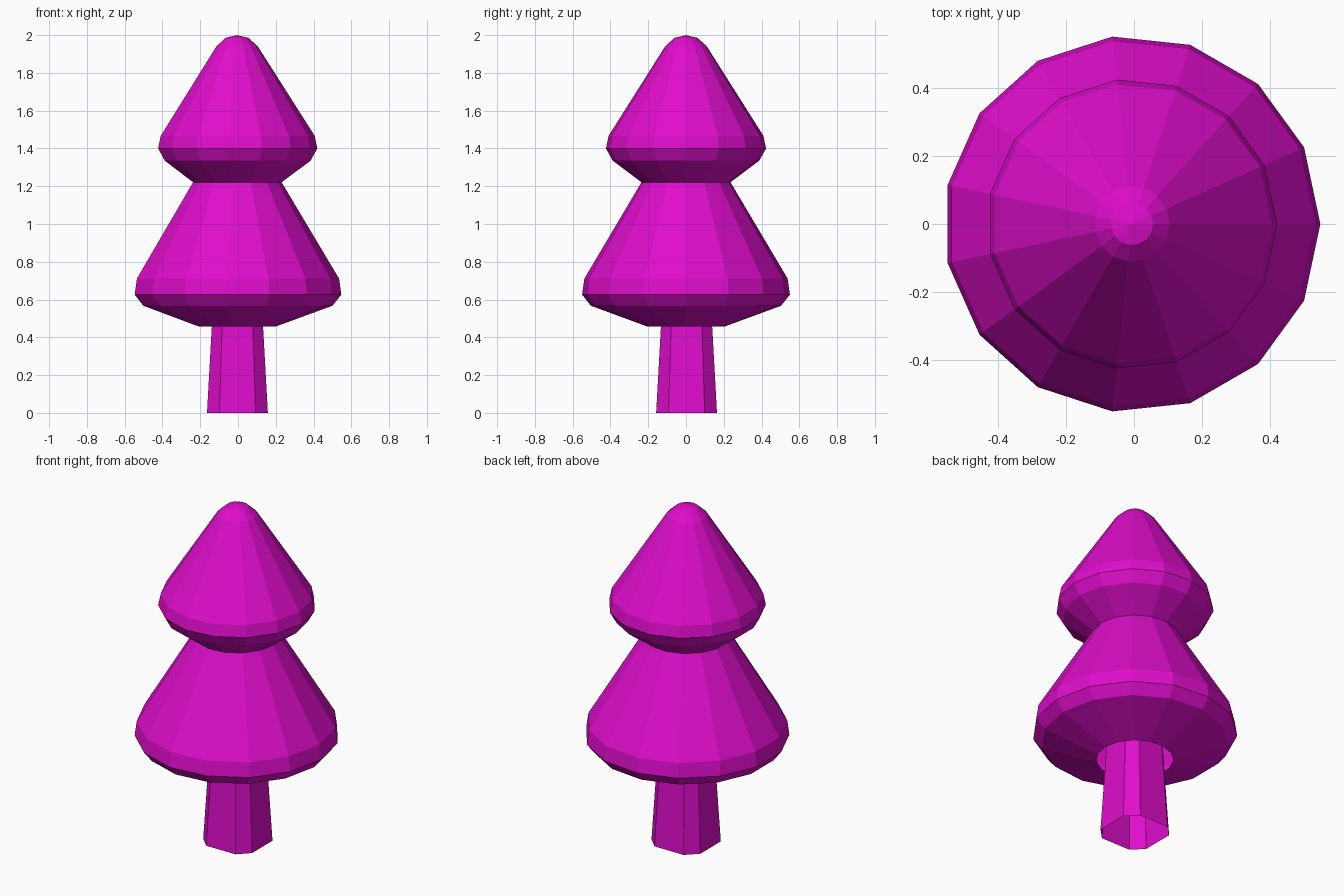
import bpy
from math import cos, sin, tau

if "Cube" in bpy.data.objects:
    bpy.data.objects.remove(bpy.data.objects["Cube"])

mat = bpy.data.materials.new("magenta")
mat.diffuse_color = (0.74, 0.004, 0.6, 1)
mat.use_nodes = True
mat.node_tree.nodes["Principled BSDF"].inputs["Base Color"].default_value = mat.diffuse_color


def loft(name, rings, apex=None):
    """Skin equal-sized rings of points with quads, optionally closing to an apex."""
    n = len(rings[0])
    verts = [p for ring in rings for p in ring]
    faces = [(k * n + i, k * n + (i + 1) % n, (k + 1) * n + (i + 1) % n, (k + 1) * n + i)
             for k in range(len(rings) - 1) for i in range(n)]
    if apex:
        verts.append(apex)
        last = (len(rings) - 1) * n
        faces += [(last + i, last + (i + 1) % n, len(verts) - 1) for i in range(n)]
    mesh = bpy.data.meshes.new(name)
    mesh.from_pydata(verts, [], faces)
    mesh.materials.append(mat)
    obj = bpy.data.objects.new(name, mesh)
    bpy.context.collection.objects.link(obj)
    return obj


# Foliage: two flared tiers, 15 sides, open underneath
SIDES, CX = 15, -0.006
profile = [(0.208, 0.458), (0.506, 0.567), (0.553, 0.626), (0.541, 0.711),
           (0.237, 1.221), (0.39, 1.335), (0.426, 1.40), (0.412, 1.467),
           (0.111, 1.94), (0.062, 1.985)]
loft("foliage",
     [[(CX + r * cos(tau * i / SIDES), r * sin(tau * i / SIDES), z) for i in range(SIDES)]
      for r, z in profile],
     apex=(CX, 0, 2.0))


# Trunk: tapered square with chamfered corners, open at the bottom
def chamfered_square(half, flat, z, cx=-0.003, cy=0.003):
    pts = []
    for q in range(4):
        c, s = round(cos(tau * q / 4)), round(sin(tau * q / 4))
        for x, y in ((half, -flat), (half, flat)):
            pts.append((cx + x * c - y * s, cy + x * s + y * c, z))
    return pts


loft("trunk", [chamfered_square(0.161, 0.096, 0.0),
               chamfered_square(0.125, 0.075, 0.65)])
